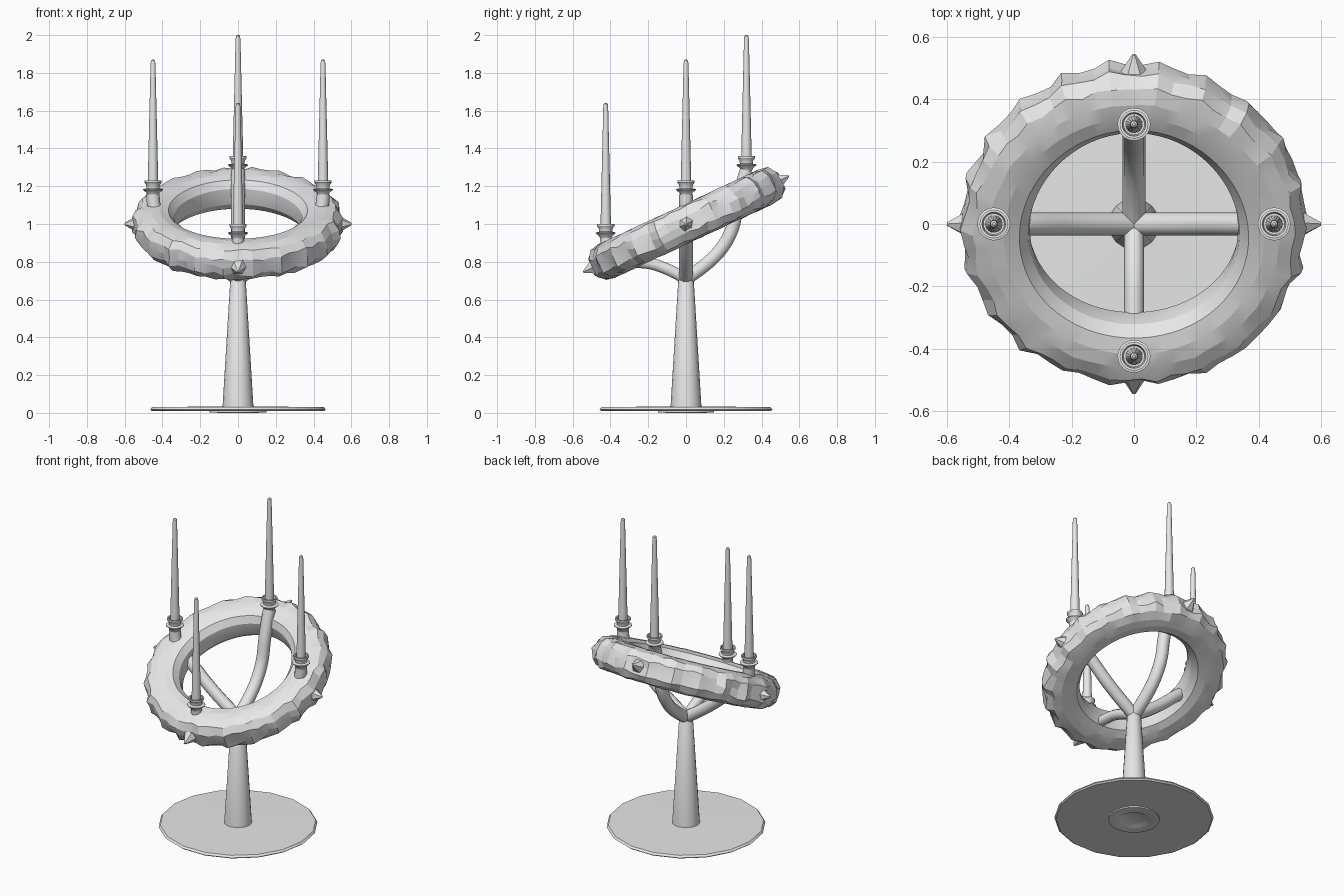
import bpy, bmesh, random
from math import sin, cos, pi, radians, tau
from mathutils import Matrix, Vector

random.seed(4)
if "Cube" in bpy.data.objects:
    bpy.data.objects.remove(bpy.data.objects["Cube"])

grey = bpy.data.materials.new("light_grey")
grey.use_nodes = True
grey.diffuse_color = (0.8, 0.8, 0.8, 1)
grey.node_tree.nodes["Principled BSDF"].inputs["Base Color"].default_value = (0.8, 0.8, 0.8, 1)


def finish(name, bm, smooth=None):
    bmesh.ops.recalc_face_normals(bm, faces=bm.faces)
    mesh = bpy.data.meshes.new(name)
    bm.to_mesh(mesh)
    bm.free()
    mesh.materials.append(grey)
    ob = bpy.data.objects.new(name, mesh)
    bpy.context.collection.objects.link(ob)
    if smooth:
        select(ob)
        bpy.ops.object.shade_smooth_by_angle(angle=radians(smooth))
    return ob


def select(ob):
    bpy.ops.object.select_all(action='DESELECT')
    ob.select_set(True)
    bpy.context.view_layer.objects.active = ob


def lathe(name, profile, sides, at=(0, 0, 0), smooth=35):
    """Turn a (radius, height) profile about the vertical axis and cap its ends."""
    bm = bmesh.new()
    rings = [[bm.verts.new((at[0] + r * cos(tau * i / sides),
                            at[1] + r * sin(tau * i / sides), at[2] + z))
              for i in range(sides)] for r, z in profile]
    for a, b in zip(rings, rings[1:]):
        for i in range(sides):
            j = (i + 1) % sides
            bm.faces.new((a[i], a[j], b[j], b[i]))
    bm.faces.new(rings[0])
    bm.faces.new(rings[-1])
    return finish(name, bm, smooth)


def arm(name, points, radius=0.037):
    """Bent round tube along a smooth path."""
    curve = bpy.data.curves.new(name, 'CURVE')
    curve.dimensions = '3D'
    curve.bevel_depth = radius
    curve.bevel_resolution = 3
    curve.use_fill_caps = True
    spline = curve.splines.new('NURBS')
    spline.points.add(len(points) - 1)
    for p, co in zip(spline.points, points):
        p.co = (*co, 1)
    spline.order_u = 3
    spline.use_endpoint_u = True
    spline.resolution_u = 5
    ob = bpy.data.objects.new(name, curve)
    bpy.context.collection.objects.link(ob)
    curve.materials.append(grey)
    select(ob)
    bpy.ops.object.convert(target='MESH')
    bpy.ops.object.shade_smooth_by_angle(angle=radians(40))


# Base plate with a small foot ring, and the tapered post
lathe("base_plate", [(0.08, 0.006), (0.09, 0), (0.15, 0.002), (0.15, 0.01),
                     (0.455, 0.01), (0.465, 0.018), (0.455, 0.03), (0.08, 0.035)], 18)
lathe("post", [(0.082, 0.03), (0.04, 0.72), (0.025, 0.74)], 16)

# Arms, cups and candles: cup position, then the bend as (reach, height) pairs
holders = {
    "back": ((0, 0.32, 1.285), [(0.14, 0.80), (0.25, 0.96), (0.27, 1.12)]),
    "front": ((0, -0.425, 0.925), [(0.14, 0.79), (0.30, 0.80), (0.42, 0.82)]),
    "left": ((0.45, 0, 1.155), [(0.17, 0.82), (0.34, 0.98), (0.45, 1.04)]),
    "right": ((-0.45, 0, 1.155), [(0.17, 0.82), (0.34, 0.98), (0.45, 1.04)]),
}
cup = [(0.026, -0.01), (0.03, 0), (0.036, 0.012), (0.053, 0.026), (0.053, 0.03),
       (0.035, 0.034), (0.036, 0.05), (0.046, 0.064), (0.046, 0.074),
       (0.038, 0.074), (0.034, 0.05)]
candle = [(0.028, 0.05), (0.027, 0.1), (0.013, 0.69), (0.011, 0.71), (0.005, 0.716)]
for side, (top, bend) in holders.items():
    out = Vector((top[0], top[1], 0)).normalized()
    path = [(0, 0, 0.71)] + [tuple(out * d + Vector((0, 0, z))) for d, z in bend] + [top]
    arm(side + "_arm", path, 0.032 if side == "front" else 0.037)
    lathe(side + "_cup", cup, 20, top)
    lathe(side + "_candle", candle, 16, top)

# Tilted wreath: boxy ring section, lumpy around the outer side
tilt = Matrix.Translation((0, 0, 1)) @ Matrix.Rotation(radians(25), 4, 'X')
MAJOR, MINOR, LUMPS = 66, 14, 22
bm = bmesh.new()
rings = []
for i in range(MAJOR):
    a = tau * i / MAJOR
    lump = cos(LUMPS * a)
    ring = []
    for k in range(MINOR):
        b = tau * k / MINOR
        c, s = cos(b), sin(b)
        # squared-off ellipse
        q = (abs(c) ** 2.8 + abs(s) ** 2.8) ** (-1 / 2.8)
        outer = max(0, c)
        r = 0.442 + 0.108 * c * q + outer * (0.011 * lump + random.uniform(-0.009, 0.009))
        h = 0.098 * s * q + outer * random.uniform(-0.012, 0.012)
        r += 0.005 * sin(3 * a) * min(0, c)
        ring.append(bm.verts.new((r * cos(a), r * sin(a), h)))
    rings.append(ring)
for i in range(MAJOR):
    p, n = rings[i], rings[(i + 1) % MAJOR]
    for k in range(MINOR):
        m = (k + 1) % MINOR
        bm.faces.new((p[k], n[k], n[m], p[m]))
bm.transform(tilt)
finish("wreath", bm, 14)

# Four small studs pointing outward from the wreath
for n, side in enumerate(["left", "back", "right", "front"]):
    bm = bmesh.new()
    bmesh.ops.create_cone(bm, cap_ends=True, segments=6, radius1=0.055, radius2=0.006,
                          depth=0.08, matrix=tilt @ Matrix.Rotation(n * pi / 2, 4, 'Z')
                          @ Matrix.Translation((0.56, 0, 0)) @ Matrix.Rotation(pi / 2, 4, 'Y'))
    finish(side + "_stud", bm)
